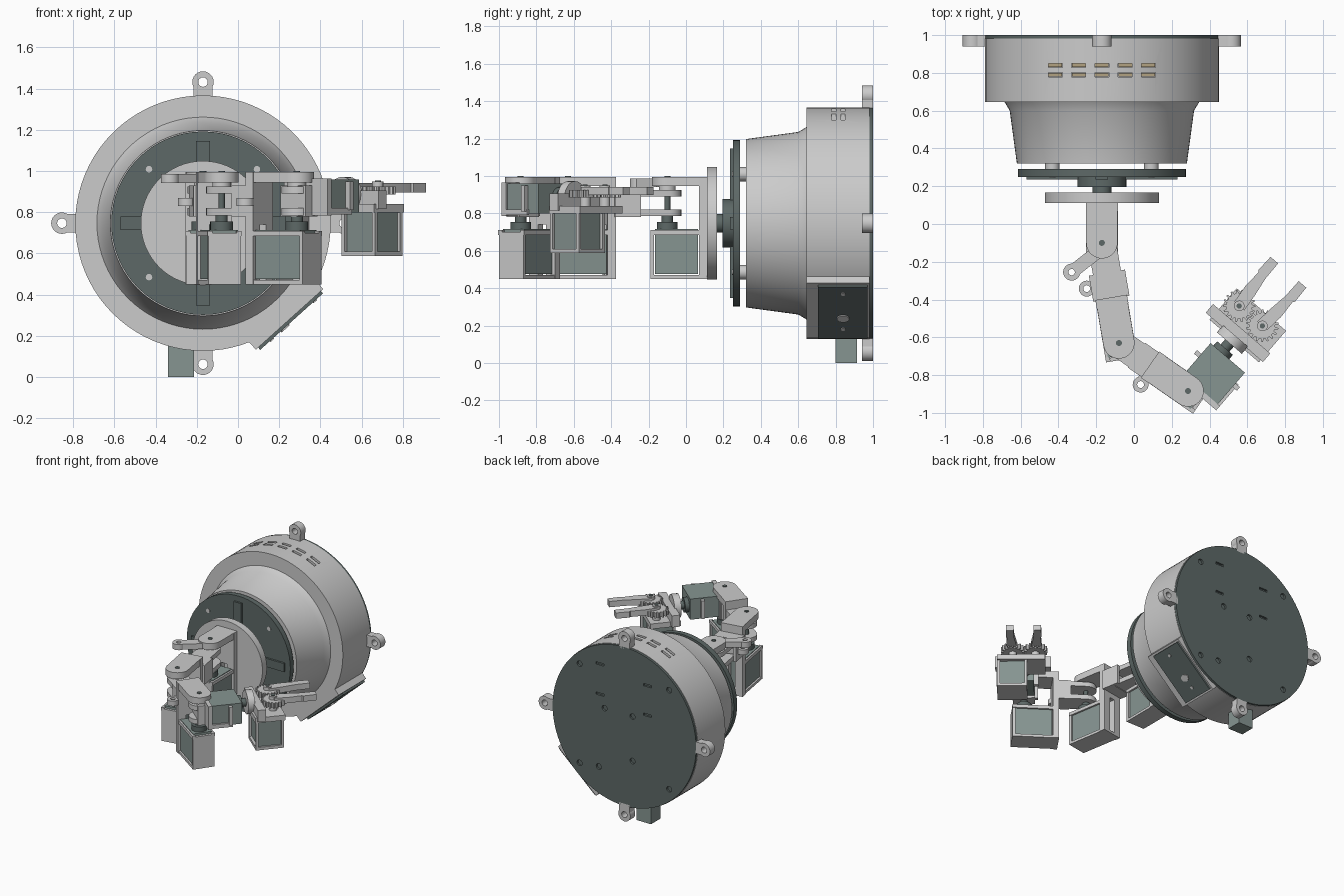
import bpy, bmesh
from math import pi, cos, sin, atan2, radians, hypot, sqrt
from mathutils import Matrix, Vector

if "Cube" in bpy.data.objects:
    bpy.data.objects.remove(bpy.data.objects["Cube"])


def material(name, rgb):
    m = bpy.data.materials.new(name)
    m.diffuse_color = (*rgb, 1)
    m.use_nodes = True
    m.node_tree.nodes["Principled BSDF"].inputs["Base Color"].default_value = m.diffuse_color
    return m


DARK = material("dark_plate", (.11, .14, .135))
MOTOR = material("motor_grey", (.24, .30, .285))
TAN = material("tan_inside", (.45, .36, .22))
I = Matrix.Identity(4)


def finish(name, bm, M, mat):
    bmesh.ops.remove_doubles(bm, verts=bm.verts, dist=1e-5)
    bmesh.ops.recalc_face_normals(bm, faces=bm.faces)
    me = bpy.data.meshes.new(name)
    bm.to_mesh(me)
    bm.free()
    me.transform(M)
    ob = bpy.data.objects.new(name, me)
    bpy.context.collection.objects.link(ob)
    if mat:
        me.materials.append(mat)
    return ob


def prism(name, M, pts, z0, z1, mat=None):
    bm = bmesh.new()
    f = bm.faces.new([bm.verts.new((x, y, z0)) for x, y in pts])
    r = bmesh.ops.extrude_face_region(bm, geom=[f])
    bmesh.ops.translate(bm, vec=(0, 0, z1 - z0),
                        verts=[v for v in r["geom"] if isinstance(v, bmesh.types.BMVert)])
    return finish(name, bm, M, mat)


def box(name, M, x0, x1, y0, y1, z0, z1, mat=None):
    return prism(name, M, [(x0, y0), (x1, y0), (x1, y1), (x0, y1)], z0, z1, mat)


def lathe(name, M, prof, mat=None, n=64):
    bm = bmesh.new()
    vs = [bm.verts.new((r, 0, z)) for r, z in prof]
    es = [bm.edges.new((vs[i - 1], vs[i])) for i in range(len(vs))
          if prof[i - 1][0] + prof[i][0] > 0]
    bmesh.ops.spin(bm, geom=vs + es, axis=(0, 0, 1), cent=(0, 0, 0), angle=2 * pi, steps=n)
    return finish(name, bm, M, mat)


def cyl(name, M, x, y, r, z0, z1, mat=None, n=24):
    return lathe(name, M @ Matrix.Translation((x, y, 0)),
                 [(0, z0), (r, z0), (r, z1), (0, z1)], mat, n)


def lug(name, M, a, b, w, ro, ri, z0, z1):
    """Bar from a towards b that ends in a ring."""
    dx, dy = b[0] - a[0], b[1] - a[1]
    F = M @ Matrix.Translation((a[0], a[1], 0)) @ Matrix.Rotation(atan2(dy, dx), 4, 'Z')
    L = hypot(dx, dy)
    box(name + "_bar", F, 0, L - sqrt(max(ro * ro - w * w, 0)) * .95, -w, w, z0, z1)
    lathe(name + "_ring", F @ Matrix.Translation((L, 0, 0)),
          [(ri, z0), (ro, z0), (ro, z1), (ri, z1)], None, 24)


def arm_plate(name, M, x, r, z0, z1):
    """Plate from x to a round end of radius r centred on the hinge."""
    s = 1 if x < 0 else -1
    arc = [(s * r * cos(t * pi / 14 - pi / 2), r * sin(t * pi / 14 - pi / 2)) for t in range(15)]
    return prism(name, M, arc + [(x, r), (x, -r)], z0, z1)


def cut(target, cutter):
    m = target.modifiers.new("cut", 'BOOLEAN')
    m.operation, m.solver, m.object = 'DIFFERENCE', 'EXACT', cutter
    bpy.context.view_layer.objects.active = target
    bpy.ops.object.modifier_apply(modifier=m.name)
    bpy.data.objects.remove(cutter)


# Base housing: local z points to the front (-y), local y is world up
B = Matrix.Translation((-.17, 0, .747)) @ Matrix.Rotation(pi / 2, 4, 'X')
body = lathe("base_housing", B, [(0, -.982), (.62, -.982), (.62, -.645), (.515, -.645),
                                 (.488, -.60), (.45, -.32), (0, -.32)], None, 80)
back = lathe("back_plate", B, [(0, -1), (.617, -1), (.617, -.982), (0, -.982)], DARK, 80)

# Vent slots on top, with tan floor
for i in range(-2, 3):
    top = sqrt(.62 ** 2 - (abs(i) * .123 + .038) ** 2)
    for y in (-.84, -.79):
        x = i * .123
        cut(body, box("cutter", B, x - .037, x + .037, top - .03, .7, y - .011, y + .011))
        box("vent_floor", B, x - .036, x + .036, top - .04, top - .015, y - .01, y + .01, TAN)

# Screw holes and slots in the back plate
for x, y in ((.385, .385), (-.385, .385), (.385, -.385), (-.385, -.385),
             (.17, .097), (-.07, .095), (.22, -.37), (-.07, -.25)):
    cut(back, cyl("cutter", B, x, y, .022, -1.05, -.985, None, 16))
for x, y in ((.21, .43), (-.2, .37), (.21, .195), (-.2, .14)):
    cut(back, box("cutter", B, x - .035, x + .035, y - .009, y + .009, -1.05, -.985))

# Mounting lugs round the back rim
for k in range(4):
    R = B @ Matrix.Rotation(k * pi / 2, 4, 'Z')
    lug("mount_lug", R, (.60, 0), (.685, 0), .045, .052, .023, -1, -.94)

# Power block at the bottom
box("bottom_socket", I, -.34, -.213, .80, .915, 0, .18, MOTOR)

# Switch panel on the lower right
P = B @ Matrix.Rotation(radians(-48), 4, 'Z')
box("switch_block", P, .48, .628, -.22, .22, -.982, -.645)
box("switch_panel", P, .62, .643, -.205, .205, -.97, -.705, DARK)
S = P @ Matrix.Rotation(pi / 2, 4, 'Y')
lathe("switch_button", S @ Matrix.Translation((.84, -.045, 0)) @ Matrix.Diagonal((1, .8, 1, 1)),
      [(0, .64), (.033, .64), (.033, .65), (0, .65)], None, 20)
for y in (-.13, .15):
    cyl("switch_screw", S, .84, y, .012, .64, .648, None, 12)

# Turntable: standoffs, dark disc, cross horn, hub and front disc
for sx in (-1, 1):
    for sy in (-1, 1):
        cyl("standoff", B, sx * .262, sy * .262, .038, -.33, -.285)
        cyl("standoff_screw", B, sx * .262, sy * .262, .016, -.26, -.247, None, 12)
cyl("turntable_ring", B, 0, 0, .445, -.29, -.25, DARK, 64)
box("turntable_cross_a", B, -.4, .4, -.033, .033, -.255, -.235, DARK)
box("turntable_cross_b", B, -.033, .033, -.4, .4, -.255, -.235, DARK)
cyl("turntable_hub", B, 0, 0, .13, -.25, -.195, DARK, 32)
cyl("turntable_shaft", B, 0, 0, .05, -.2, -.16, DARK)
cyl("front_disc", B, 0, 0, .302, -.166, -.112, None, 64)

# Arm joints: hinge positions seen from above, and headings
hinges = [(-.17, -.10), (-.08, -.63), (.286, -.884)]
heads = [atan2(-1, 0), atan2(-.53, .09), atan2(-.254, .366), atan2(.757, .653)]


def frame(i, a):
    return Matrix.Translation((*hinges[i], 0)) @ Matrix.Rotation(a, 4, 'Z')


def bracket(i, d):
    """Motor tray below and bearing arm above the hinge."""
    F = frame(i, heads[i])
    for s in (-1, 1):
        box("bracket_post", F, -d, -d + .045, s * .055 - .03, s * .055 + .03, .45, .995)
    box("bracket_back_top", F, -d, -d + .045, -.03, .03, .74, .995)
    arm_plate("bearing_arm", F, -d, .083, .945, .995)
    cyl("hinge_pin", F, 0, 0, .016, .77, 1.0, DARK, 16)
    box("tray_floor", F, -d, .09, -.08, .08, .45, .47)
    box("tray_front", F, .07, .09, -.08, .08, .45, .70)
    for s in (-1, 1):
        box("tray_rail", F, -d, .09, s * .072 - .012, s * .072 + .012, .685, .71)
    box("motor", F, -d + .05, .066, -.07, .07, .475, .715, MOTOR)
    cyl("motor_boss", F, 0, 0, .055, .71, .755, DARK)
    cyl("motor_horn", F, 0, 0, .03, .75, .79, DARK)


def link(i, length):
    """Turning fork that carries the next bracket."""
    F = frame(i, heads[i + 1])
    for z in (.785, .89):
        arm_plate("link_plate", F, length, .075, z, z + .036)
    cyl("hinge_boss", F, 0, 0, .045, .925, .947)
    box("link_block", F, length - .09, length, -.08, .08, .78, .93)
    return F


for i, d in enumerate((.215, .245, .245)):
    bracket(i, d)
link(0, .295)
link(1, .205)
for s in (-1, 1):
    box("link_rib", frame(0, heads[1]), .16, .30, s * .085 - .012, s * .085 + .012, .78, .93)

# Cable lugs along the arm
lug("cable_lug_shoulder", I, (-.17, -.13), (-.33, -.255), .035, .045, .017, .942, .985)
lug("cable_lug_upper", I, (-.14, -.28), (-.25, -.342), .028, .042, .018, .83, .87)
lug("cable_lug_fore", I, (.08, -.75), (.035, -.85), .028, .042, .018, .83, .87)

# Wrist motor lying flat, turning a roll disc
W = link(2, .06)
box("wrist_mount", W, .02, .05, -.18, .10, .785, .965)
box("wrist_motor", W, .05, .27, -.165, .075, .80, .96, MOTOR)
for y in (-.195, .075):
    box("wrist_flange", W, .17, .195, y, y + .03, .81, .95)
box("wrist_side_rail", W, .03, .2, -.18, -.165, .79, .82)
X = W @ Matrix.Translation((0, 0, .885)) @ Matrix.Rotation(pi / 2, 4, 'Y')
cyl("wrist_boss", X, 0, 0, .055, .26, .30, DARK)
cyl("wrist_shaft", X, 0, 0, .03, .29, .345, DARK)
cyl("wrist_disc", X, 0, 0, .087, .335, .385)

# Gripper: cross plate, base, motor and tray
box("gripper_cross_plate", W, .375, .435, -.2, .2, .815, .905)
box("gripper_base", W, .36, .58, -.185, .16, .80, .84)
box("gripper_motor", W, .385, .55, -.17, .02, .61, .82, MOTOR)
box("gripper_tray_floor", W, .365, .57, -.185, .03, .588, .61)
for x in (.365, .552):
    for y in (-.185, .01):
        box("gripper_tray_post", W, x, x + .018, y, y + .02, .60, .82)

# Meshing gears with fingers
for s in (-1, 1):
    G = W @ Matrix.Translation((.518, .008, 0)) @ Matrix.Diagonal((1, s, 1, 1))
    teeth = []
    for t in range(18):
        for da, r in ((-.11, .068), (-.05, .086), (.05, .086), (.11, .068)):
            a = t * pi / 9 + da + (pi / 18 if s > 0 else 0)
            teeth.append((r * cos(a), .081 + r * sin(a)))
    prism("gripper_gear", G, teeth, .885, .925)
    prism("gripper_finger", G, [(0, .045), (0, .115), (.10, .125), (.20, .12), (.21, .128),
                                (.305, .125), (.305, .072), (.20, .07), (.10, .055)], .897, .942)
    cyl("gear_axle", G, 0, .081, .028, .83, .95)
    cyl("gear_screw", G, 0, .081, .014, .945, .954, DARK, 16)

# Smooth round surfaces, keep edges sharp
bpy.ops.object.select_all(action='SELECT')
bpy.context.view_layer.objects.active = body
bpy.ops.object.shade_smooth_by_angle(angle=radians(30))
